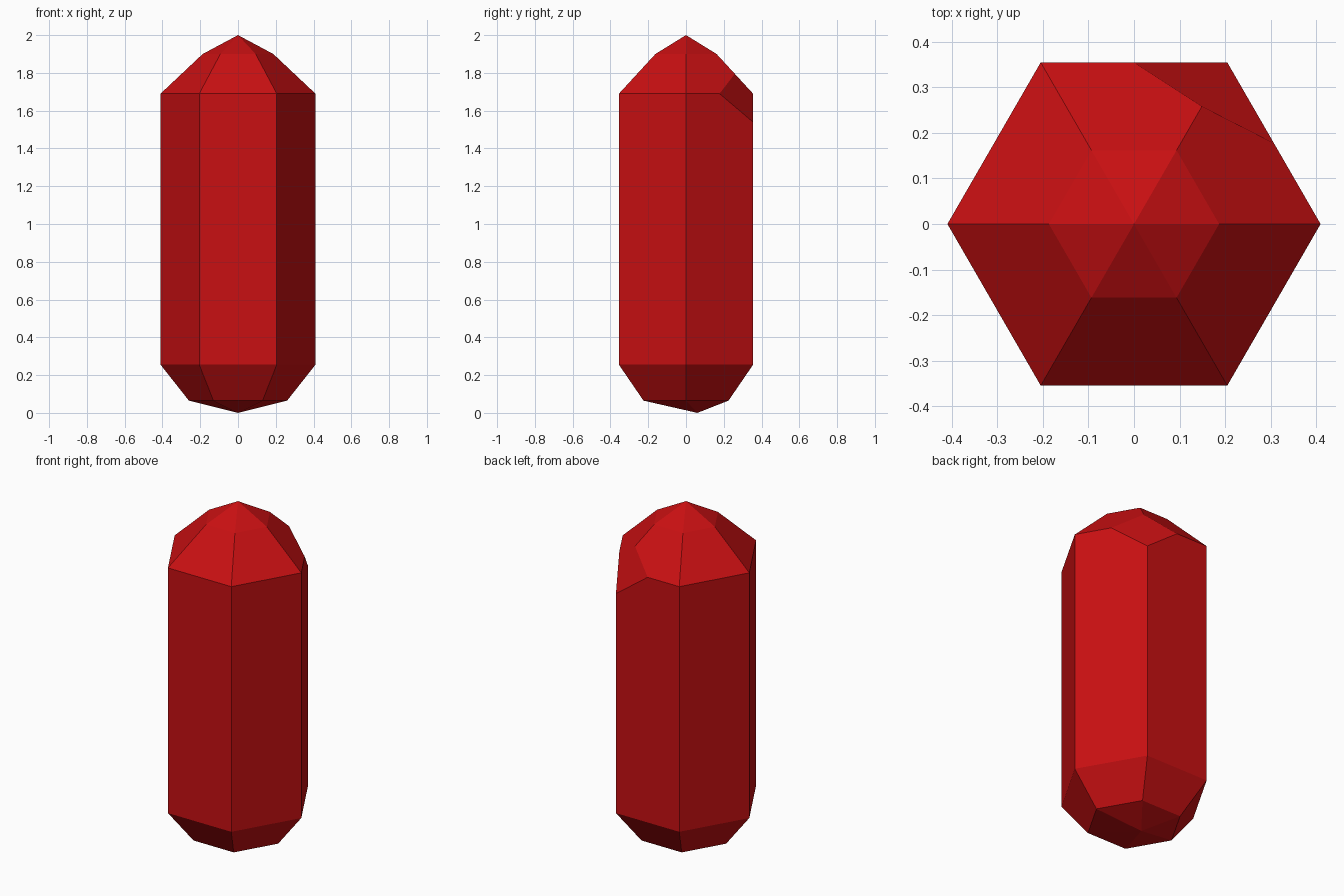
import bpy
import bmesh
from math import cos, sin, radians
from mathutils import Vector

cube = bpy.data.objects.get("Cube")
if cube:
    bpy.data.objects.remove(cube, do_unlink=True)

# Single flat colour
red = bpy.data.materials.new("deep_red")
red.use_nodes = True
colour = (0.58, 0.005, 0.006, 1)
red.diffuse_color = colour
red.node_tree.nodes["Principled BSDF"].inputs["Base Color"].default_value = colour

SIDES = 6
bm = bmesh.new()


def ring(radius, z):
    """Hexagonal ring of vertices with a corner on +x."""
    angles = [radians(360 / SIDES * i) for i in range(SIDES)]
    return [bm.verts.new((radius * cos(a), radius * sin(a), z)) for a in angles]


# Crystal body: stacked hexagonal rings, (radius, height) from the base up
rings = [ring(r, z) for r, z in ((0.26, 0.065), (0.41, 0.255), (0.41, 1.69), (0.187, 1.90))]
bottom_tip = bm.verts.new((0, 0.06, 0))
top_tip = bm.verts.new((0, 0, 2))
for i in range(SIDES):
    j = (i + 1) % SIDES
    for low, high in zip(rings, rings[1:]):
        bm.faces.new((low[i], low[j], high[j], high[i]))
    bm.faces.new((bottom_tip, rings[0][j], rings[0][i]))
    bm.faces.new((rings[-1][i], rings[-1][j], top_tip))

# Chipped shoulder: cut one corner off at a fraction along each of its edges
corner = rings[2][1]
cuts = []
for edge in list(corner.link_edges):
    other = edge.other_vert(corner)
    fraction = 0.105 if other is rings[1][1] else 0.5
    point = corner.co.lerp(other.co, fraction)
    new_vert = bmesh.utils.edge_split(edge, corner, fraction)[1]
    new_vert.co = point
    cuts.append(new_vert)
for face in list(corner.link_faces):
    pair = [v for v in face.verts if v in cuts]
    bmesh.utils.face_split(face, pair[0], pair[1])
bmesh.ops.dissolve_verts(bm, verts=[corner])

bmesh.ops.recalc_face_normals(bm, faces=bm.faces[:])
mesh = bpy.data.meshes.new("crystal")
bm.to_mesh(mesh)
bm.free()
mesh.materials.append(red)
crystal = bpy.data.objects.new("crystal", mesh)
bpy.context.collection.objects.link(crystal)
